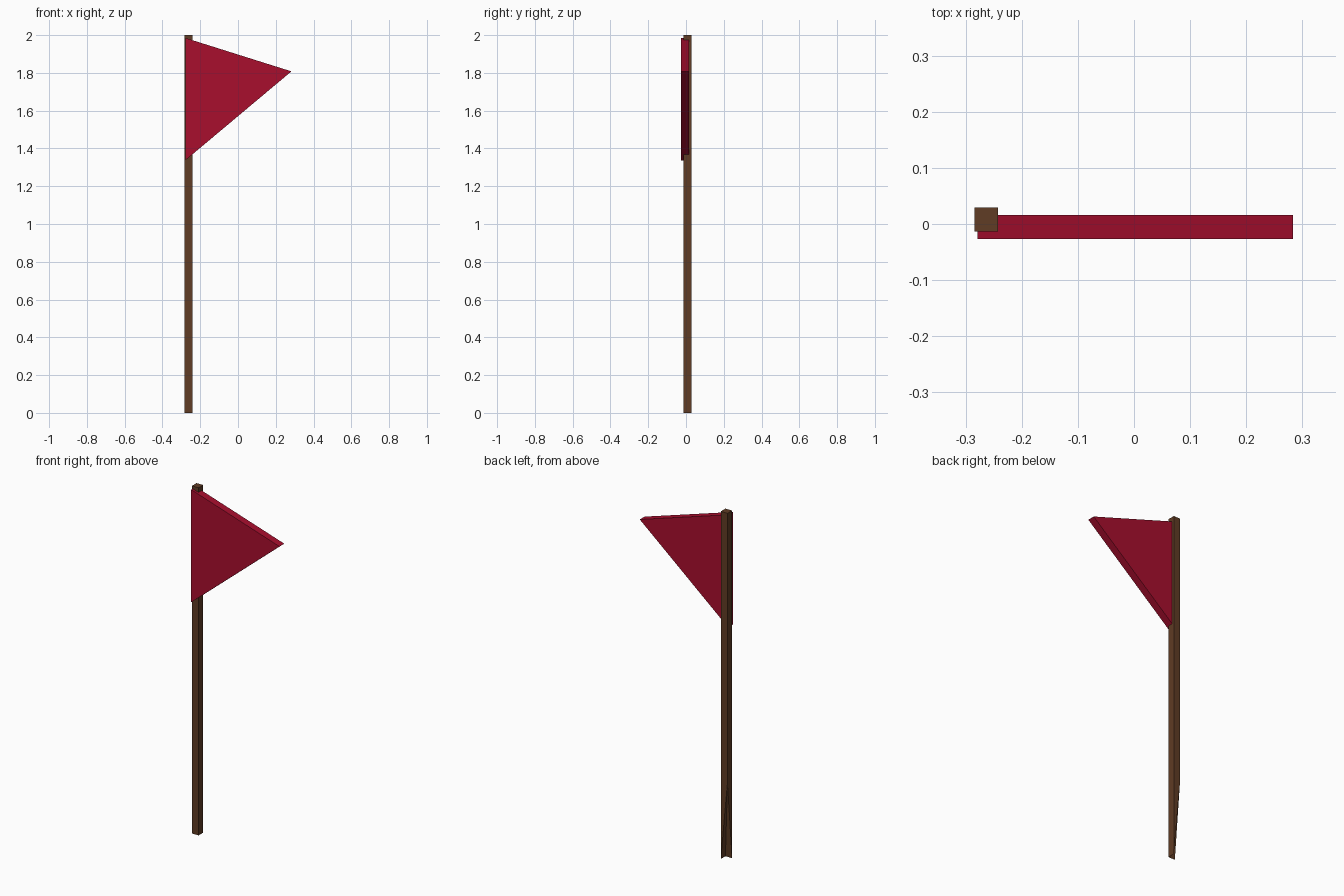
import bpy, bmesh

if "Cube" in bpy.data.objects:
    bpy.data.objects.remove(bpy.data.objects["Cube"])


def material(name, rgb):
    m = bpy.data.materials.new(name)
    m.diffuse_color = (*rgb, 1)
    m.use_nodes = True
    m.node_tree.nodes["Principled BSDF"].inputs["Base Color"].default_value = m.diffuse_color
    return m


def add_object(name, bm, mat):
    bmesh.ops.recalc_face_normals(bm, faces=bm.faces[:])
    me = bpy.data.meshes.new(name)
    bm.to_mesh(me)
    bm.free()
    me.materials.append(mat)
    ob = bpy.data.objects.new(name, me)
    bpy.context.collection.objects.link(ob)


def extruded(points, direction):
    """Extrude a planar outline along a vector into a closed solid."""
    bm = bmesh.new()
    face = bm.faces.new([bm.verts.new(p) for p in points])
    ext = bmesh.ops.extrude_face_region(bm, geom=[face], use_keep_orig=True)
    moved = [v for v in ext["geom"] if isinstance(v, bmesh.types.BMVert)]
    bmesh.ops.translate(bm, verts=moved, vec=direction)
    return bm


brown = material("brown wood", (0.115, 0.045, 0.018))
red = material("crimson cloth", (0.392, 0.0044, 0.027))

# Square pole, with the back left corner chipped away near the ground
x0, x1, y0, y1 = -0.284, -0.242, -0.013, 0.029
bm = extruded([(x0, y0, 0), (x1, y0, 0), (x1, y1, 0), (x0, y1, 0)], (0, 0, 2))
bm.verts.ensure_lookup_table()
low = [v for v in bm.verts if v.co.z < 0.1]
corner = next(v for v in low if v.co.x < -0.26 and v.co.y > 0)
opposite = next(v for v in low if v.co.x > -0.26 and v.co.y < 0)
bmesh.ops.connect_verts(bm, verts=[corner, opposite])
corner.co.z = 0.45
add_object("pole", bm, brown)

# Triangular pennant slab
bm = extruded([(-0.279, -0.027, 1.985), (-0.279, -0.027, 1.337),
               (0.283, -0.027, 1.808)], (0, 0.043, 0))
add_object("pennant", bm, red)
